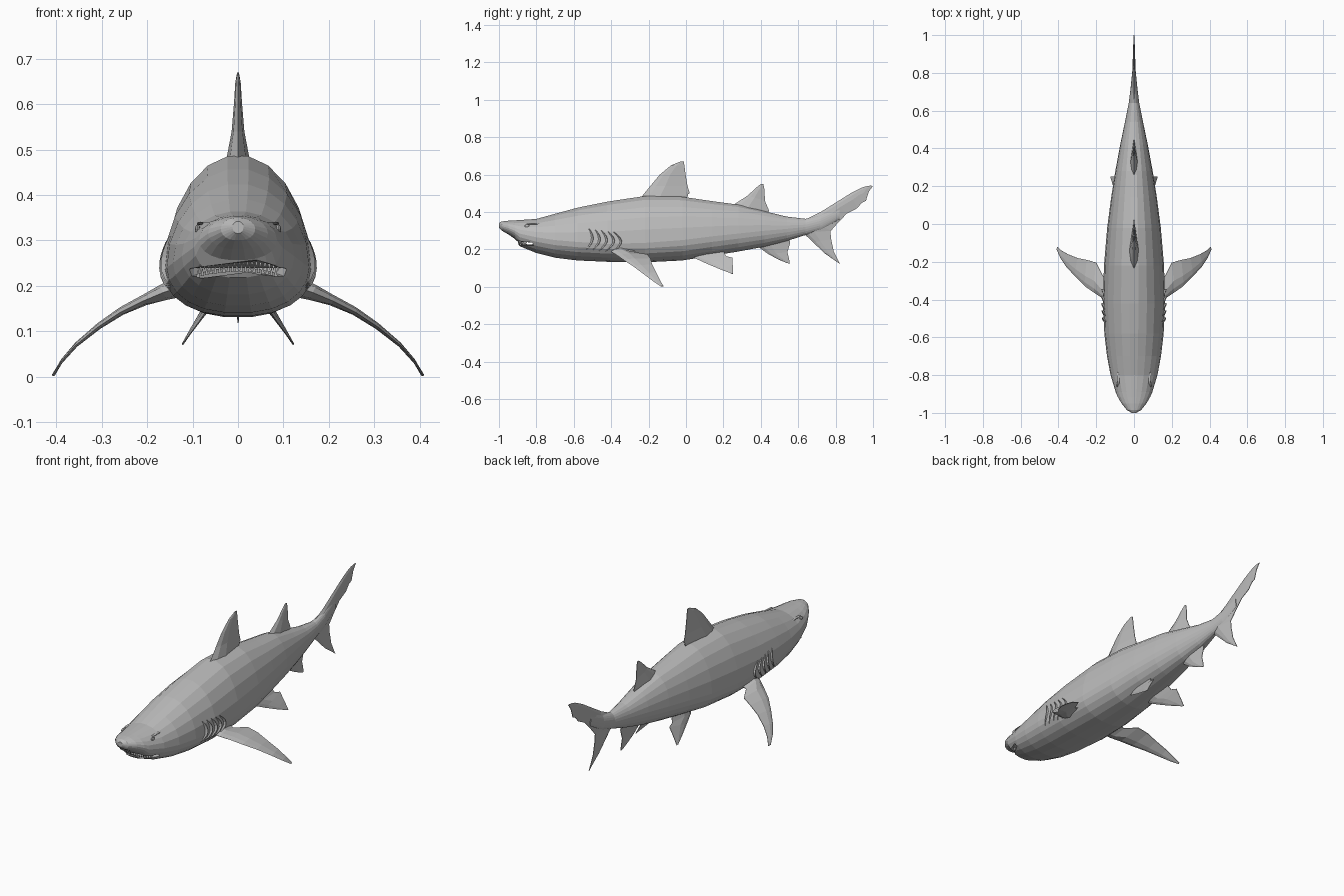
import bpy, bmesh, math
from mathutils import Vector

cube = bpy.data.objects.get("Cube")
if cube:
    bpy.data.objects.remove(cube, do_unlink=True)

grey = bpy.data.materials.new("shark grey")
grey.use_nodes = True
GREY = (0.5, 0.5, 0.5, 1)
grey.diffuse_color = GREY
grey.node_tree.nodes["Principled BSDF"].inputs["Base Color"].default_value = GREY


def finish(name, bm):
    bmesh.ops.recalc_face_normals(bm, faces=bm.faces)
    mesh = bpy.data.meshes.new(name)
    bm.to_mesh(mesh)
    bm.free()
    mesh.materials.append(grey)
    obj = bpy.data.objects.new(name, mesh)
    bpy.context.collection.objects.link(obj)
    return obj


def skin(bm, rings):
    """Join equal rings of points into a capped tube."""
    loops = [[bm.verts.new(p) for p in ring] for ring in rings]
    n = len(loops[0])
    for a, b in zip(loops, loops[1:]):
        for i in range(n):
            bm.faces.new((a[i], a[(i + 1) % n], b[(i + 1) % n], b[i]))
    bm.faces.new(loops[0])
    bm.faces.new(loops[-1])


# Body stations: y, half width, bottom, widest height, top
STATIONS = [
    (-1.0, .012, .315, .33, .342), (-.985, .038, .30, .325, .35),
    (-.95, .066, .28, .315, .354), (-.915, .086, .256, .30, .356),
    (-.89, .097, .217, .285, .358), (-.80, .124, .18, .265, .364),
    (-.70, .143, .155, .25, .392), (-.58, .157, .14, .24, .425),
    (-.42, .165, .133, .23, .458), (-.22, .159, .13, .235, .488),
    (-.02, .142, .14, .25, .484), (.14, .121, .165, .27, .46),
    (.28, .099, .188, .285, .441), (.42, .073, .214, .30, .405),
    (.54, .048, .245, .31, .376), (.64, .028, .277, .32, .364),
    (.72, .018, .30, .34, .385), (.82, .008, .36, .39, .43)]


def station_at(y):
    for a, b in zip(STATIONS, STATIONS[1:]):
        if a[0] <= y <= b[0]:
            t = (y - a[0]) / (b[0] - a[0])
            return [p + (q - p) * t for p, q in zip(a, b)]


def body_x(y, z):
    """Half width of the body at a given height."""
    _, w, low, mid, top = station_at(y)
    f = (z - mid) / (top - mid if z > mid else mid - low)
    return w * math.sqrt(max(0, 1 - f * f))


def section(y, w, low, mid, top, sides=22):
    ring = []
    for i in range(sides):
        a = math.tau * i / sides
        c, s = math.cos(a), math.sin(a)
        power = 1 if s >= 0 else .85
        x = math.copysign(abs(c) ** power, c) * w
        ring.append((x, y, mid + s * (top - mid if s > 0 else mid - low)))
    return ring


bm = bmesh.new()
skin(bm, [section(*s) for s in STATIONS])
body = finish("body", bm)

# Mouth: a wedge with a rounded plan, arched down at the corners
bm = bmesh.new()
upper, lower = [], []
for i in range(28):
    a = math.tau * i / 28
    x, y = .125 * math.cos(a), -.875 + .105 * math.sin(a)
    gap = .006 + .012 * (-.77 - y) / .2
    z = .246 - 1.6 * x * x
    upper.append((x, y, z + gap))
    lower.append((x, y, z - gap))
skin(bm, [lower, upper])
cutter = finish("mouth_cutter", bm)
cutter.hide_render = True
cutter.hide_set(True)
cut = body.modifiers.new("mouth", 'BOOLEAN')
cut.operation = 'DIFFERENCE'
cut.object = cutter
cut.solver = 'EXACT'

# Teeth: two rows of small cones following the jaw
bm = bmesh.new()
for row in (1, -1):
    for i in range(19):
        x = (i - 9 + (.25 * row)) * .0095
        y = -.897 + 6 * x * x
        root = Vector((x, y, .246 - 1.6 * x * x + row * .015))
        tip = root + Vector((0, -.004, -row * .019))
        base = [bm.verts.new(root + Vector(d)) for d in
                ((-.004, 0, 0), (.004, 0, 0), (0, .007, 0))]
        top = bm.verts.new(tip)
        bm.faces.new(base)
        for k in range(3):
            bm.faces.new((base[k], base[(k + 1) % 3], top))
finish("teeth", bm)


def fin(name, chords, normal, sides=(1,)):
    """Loft thin wing sections between (leading, trailing, half thickness)."""
    bm = bmesh.new()
    for side in sides:
        rings = []
        for lead, trail, thick in chords:
            a, b = Vector(lead), Vector(trail)
            n = Vector(normal).normalized()
            ring = [a, a.lerp(b, .15) + n * thick * .7, a.lerp(b, .4) + n * thick,
                    b + n * .0015, b - n * .0015,
                    a.lerp(b, .4) - n * thick, a.lerp(b, .15) - n * thick * .7]
            rings.append([(p.x * side, p.y, p.z) for p in ring])
        skin(bm, rings)
    return finish(name, bm)


def upright(name, rows):
    """Fin on the centre plane from rows of (y, z, y, z, half thickness)."""
    fin(name, [((0, a, b), (0, c, d), t) for a, b, c, d, t in rows], (1, 0, 0))


upright("front_dorsal_fin", [
    (-.27, .44, -.01, .45, .032), (-.235, .485, .012, .49, .024),
    (-.19, .54, .008, .54, .014), (-.14, .60, -.002, .60, .009),
    (-.08, .65, -.008, .645, .006), (-.03, .67, -.012, .67, .002)])
upright("dorsal_fin_rear_tip", [(-.06, .478, -.03, .474, .006), (-.03, .52, .02, .50, .004),
                                (-.03, .54, .008, .54, .002)])
upright("rear_dorsal_fin", [
    (.22, .41, .42, .38, .026), (.26, .443, .445, .405, .018),
    (.33, .488, .422, .46, .009), (.375, .53, .42, .515, .006),
    (.40, .55, .414, .55, .002)])
upright("anal_fin", [
    (.36, .25, .55, .27, .022), (.385, .215, .557, .235, .014),
    (.44, .175, .542, .185, .008), (.49, .148, .55, .155, .005),
    (.54, .127, .555, .125, .002)])
upright("tail_upper_lobe", [
    (.60, .34, .74, .28, .022), (.645, .363, .775, .30, .016),
    (.72, .40, .81, .34, .010), (.80, .45, .86, .392, .008),
    (.88, .50, .915, .42, .006), (.915, .518, .94, .45, .005),
    (.94, .53, .962, .46, .004), (.96, .537, .978, .51, .003),
    (.985, .541, 1.0, .54, .0015)])
upright("tail_lower_lobe", [
    (.60, .325, .80, .35, .018), (.63, .285, .772, .30, .013),
    (.68, .238, .776, .255, .008), (.74, .18, .79, .19, .005),
    (.815, .128, .825, .118, .0015)])

# Paired fins
fin("pectoral_fins", [
    ((.12, -.41, .20), (.12, -.27, .20), .024),
    ((.165, -.395, .185), (.165, -.275, .185), .018),
    ((.21, -.365, .166), (.20, -.205, .172), .012),
    ((.26, -.33, .141), (.25, -.19, .15), .009),
    ((.31, -.28, .108), (.30, -.18, .117), .007),
    ((.36, -.225, .067), (.35, -.16, .076), .005),
    ((.39, -.18, .033), (.385, -.14, .036), .004),
    ((.41, -.135, .003), (.405, -.12, .002), .002)], (.45, 0, 1), (1, -1))
fin("pelvic_fins", [
    ((.045, .02, .18), (.055, .20, .19), .014),
    ((.065, .05, .152), (.068, .215, .163), .009),
    ((.085, .115, .122), (.075, .248, .155), .006),
    ((.105, .18, .095), (.098, .25, .115), .004),
    ((.122, .24, .072), (.122, .252, .07), .002)], (1, 0, .9), (1, -1))

# Gills: curved flaps that lift off the flank towards the back
bm = bmesh.new()
for side in (1, -1):
    for g in range(5):
        rings = []
        for k in range(8):
            t = k / 7
            arch = math.sin(math.pi * t)
            y = -.515 + g * .033 + (.026 + .005 * g) * arch - .015 * (1 - t)
            z = .20 + .108 * t - .004 * g
            x = body_x(y, z)
            lift = .002 + .007 * arch
            rings.append([(side * (x - .008), y - .016, z), (side * (x + lift), y, z),
                          (side * (x - .008), y + .003, z)])
        skin(bm, rings)
finish("gill_flaps", bm)

# Eyes and the low brow ridge behind them
bm = bmesh.new()
for side in (1, -1):
    for y, z, size in ((-.85, .325, (.006, .013, .010)), (-.81, .337, (.008, .045, .004))):
        made = bmesh.ops.create_uvsphere(bm, u_segments=10, v_segments=6, radius=1)
        for v in made["verts"]:
            v.co = Vector((side * body_x(y, z), y, z)) + Vector(
                c * s for c, s in zip(v.co, size))
finish("eyes_and_brows", bm)
